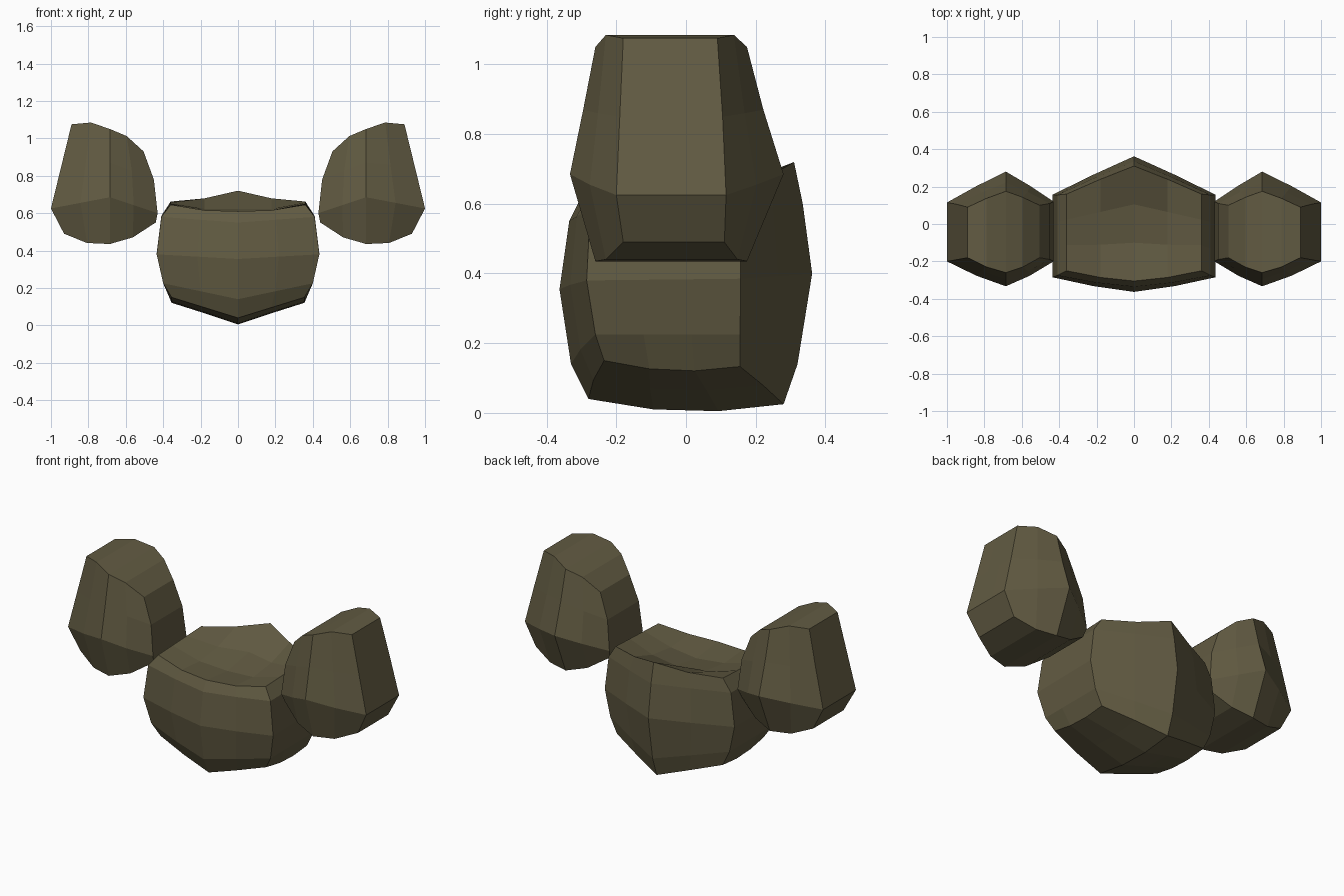
import bpy
import bmesh
from mathutils import Vector

cube = bpy.data.objects.get("Cube")
if cube:
    bpy.data.objects.remove(cube, do_unlink=True)

olive = bpy.data.materials.new("olive_canvas")
olive.use_nodes = True
colour = (0.122, 0.105, 0.055, 1)
olive.diffuse_color = colour
olive.node_tree.nodes["Principled BSDF"].inputs["Base Color"].default_value = colour


def row(keys, swell_y, swell_z):
    """Five points across from three key points, swelling between them."""
    a, b, c = (Vector(k) for k in keys)
    swell = Vector((0, swell_y, swell_z))
    return [a, (a + b) / 2 + swell, b, (b + c) / 2 + swell, c]


def grid(level, sag=(0, 0, 0, 0, 0)):
    """Four rows of five points between the front and back edges of a level."""
    front, back, swell_y, swell_z = level
    front = row(front, -swell_y, swell_z)
    back = row(back, swell_y / 2, swell_z)
    rows = [front]
    for t in (1 / 3, 2 / 3):
        rows.append([f.lerp(b, t) + Vector((0, 0, s))
                     for f, b, s in zip(front, back, sag)])
    return rows + [back]


def perimeter(g):
    return g[0] + [g[1][4], g[2][4]] + g[3][::-1] + [g[2][0], g[1][0]]


def pouch(name, levels, low_sag, high_sag, flip=1):
    """Loft the rims of all levels and close both ends with sagging grids."""
    bm = bmesh.new()
    grids = [grid(lv) for lv in levels]
    grids[0] = grid(levels[0], low_sag)
    grids[-1] = grid(levels[-1], high_sag)
    verts = []
    for i, g in enumerate(grids):
        if i in (0, len(grids) - 1):
            cap = [[bm.verts.new((p.x * flip, p.y, p.z)) for p in r] for r in g]
            for j in range(3):
                for k in range(4):
                    bm.faces.new((cap[j][k], cap[j][k + 1],
                                  cap[j + 1][k + 1], cap[j + 1][k]))
            verts.append(perimeter(cap))
        else:
            verts.append([bm.verts.new((p.x * flip, p.y, p.z)) for p in perimeter(g)])
    for lower, upper in zip(verts, verts[1:]):
        n = len(lower)
        for k in range(n):
            m = (k + 1) % n
            bm.faces.new((lower[k], lower[m], upper[m], upper[k]))
    bmesh.ops.recalc_face_normals(bm, faces=bm.faces[:])
    mesh = bpy.data.meshes.new(name)
    bm.to_mesh(mesh)
    bm.free()
    mesh.materials.append(olive)
    obj = bpy.data.objects.new(name, mesh)
    bpy.context.collection.objects.link(obj)


def centre_level(x, front, front_corner, back_corner, back, swell_z=0):
    """Symmetric level: each pair is y and z."""
    return ([(-x, *front_corner), (0, *front), (x, *front_corner)],
            [(-x, *back_corner), (0, *back), (x, *back_corner)], 0.008, swell_z)


def side_level(inner, ridge, outer, swell_z=0):
    """Side level: each tuple is x, z, front y and back y."""
    keys = (inner, ridge, outer)
    return ([(x, f, z) for x, z, f, b in keys],
            [(x, b, z) for x, z, f, b in keys], 0.01, swell_z)


# Large middle pouch
centre = [
    centre_level(0.355, (-0.28, 0.04), (-0.235, 0.15), (0.155, 0.133), (0.28, 0.025)),
    centre_level(0.40, (-0.33, 0.14), (-0.26, 0.225), (0.155, 0.225), (0.32, 0.14)),
    centre_level(0.435, (-0.363, 0.355), (-0.285, 0.38), (0.157, 0.385), (0.362, 0.40)),
    centre_level(0.41, (-0.335, 0.55), (-0.275, 0.58), (0.155, 0.585), (0.335, 0.60)),
    centre_level(0.36, (-0.305, 0.61), (-0.25, 0.645), (0.16, 0.662), (0.31, 0.72), -0.012),
]
pouch("middle_pouch", centre,
      (-0.018, -0.02, -0.025, -0.02, -0.018), (0, -0.035, -0.06, -0.035, 0))

# Pair of raised side pouches
side = [
    side_level((0.44, 0.55, -0.18, 0.10), (0.685, 0.435, -0.26, 0.175),
               (0.93, 0.49, -0.18, 0.11), -0.022),
    side_level((0.43, 0.60, -0.20, 0.12), (0.685, 0.685, -0.333, 0.28),
               (1.0, 0.625, -0.20, 0.115)),
    side_level((0.45, 0.78, -0.19, 0.11), (0.685, 0.87, -0.295, 0.222),
               (0.945, 0.85, -0.19, 0.105)),
    side_level((0.505, 0.93, -0.18, 0.10), (0.685, 1.05, -0.26, 0.175),
               (0.89, 1.075, -0.18, 0.09), 0.022),
]
flat = (0, 0, 0, 0, 0)
for label, flip in (("left", 1), ("right", -1)):
    pouch(label + "_side_pouch", side, flat, flat, flip)
